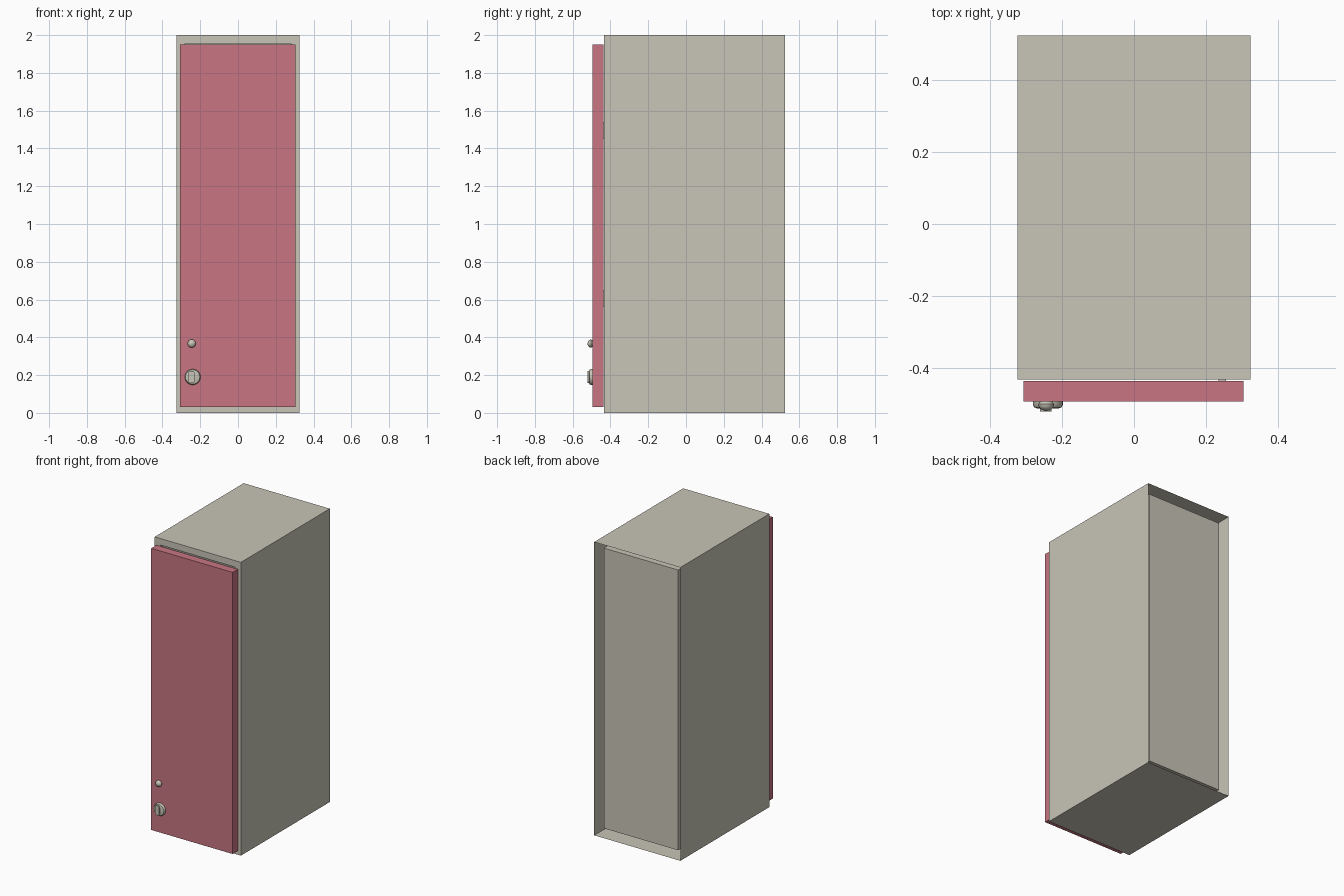
import bpy, bmesh, math
from mathutils import Matrix

if "Cube" in bpy.data.objects:
    bpy.data.objects.remove(bpy.data.objects["Cube"])


def material(name, rgb):
    m = bpy.data.materials.new(name)
    m.diffuse_color = (*rgb, 1)
    m.use_nodes = True
    m.node_tree.nodes["Principled BSDF"].inputs["Base Color"].default_value = m.diffuse_color
    return m


GREY = material("warm_grey", (0.58, 0.555, 0.475))
RED = material("dusty_red", (0.58, 0.18, 0.225))


def finish(name, bm, mat, smooth=False):
    me = bpy.data.meshes.new(name)
    bm.to_mesh(me)
    bm.free()
    ob = bpy.data.objects.new(name, me)
    bpy.context.collection.objects.link(ob)
    me.materials.append(mat)
    if smooth:
        bpy.ops.object.select_all(action='DESELECT')
        ob.select_set(True)
        bpy.context.view_layer.objects.active = ob
        bpy.ops.object.shade_smooth_by_angle(angle=math.radians(35))
    return ob


def box_mesh(x0, x1, y0, y1, z0, z1):
    bm = bmesh.new()
    bmesh.ops.create_cube(bm, size=1)
    for v in bm.verts:
        v.co = (x0 if v.co.x < 0 else x1, y0 if v.co.y < 0 else y1,
                z0 if v.co.z < 0 else z1)
    return bm


def turned(name, x, z, y0, profile, mat, sides=24):
    """Lathe (radius, outward distance) pairs about an axis facing -y."""
    bm = bmesh.new()
    rings = []
    for r, d in profile:
        rings.append([bm.verts.new((x + r * math.cos(2 * math.pi * i / sides), y0 - d,
                                    z + r * math.sin(2 * math.pi * i / sides)))
                      for i in range(sides)])
    for a, b in zip(rings, rings[1:]):
        for i in range(sides):
            j = (i + 1) % sides
            bm.faces.new((a[i], a[j], b[j], b[i]))
    bm.faces.new(rings[0])
    bm.faces.new(rings[-1])
    bmesh.ops.recalc_face_normals(bm, faces=bm.faces)
    return finish(name, bm, mat, True)


# Cabinet: thin shell open at the back, with the storage cavity pushed in from the front
bm = box_mesh(-0.325, 0.325, -0.433, 0.525, 0, 2)
bm.normal_update()
back = [f for f in bm.faces if f.normal.y > 0.9]
bmesh.ops.delete(bm, geom=back, context='FACES_ONLY')
front = [f for f in bm.faces if f.normal.y < -0.9]
bmesh.ops.inset_region(bm, faces=front, thickness=0.063)
cavity = bmesh.ops.extrude_discrete_faces(bm, faces=front)["faces"]
for v in cavity[0].verts:
    v.co.y = 0.485
finish("cabinet_body", bm, GREY)

# Door
finish("door", box_mesh(-0.308, 0.305, -0.495, -0.438, 0.03, 1.95), RED)

# Hinges between door and body
for tag, z in (("lower", 0.605), ("upper", 1.495)):
    finish(tag + "_hinge", box_mesh(0.235, 0.257, -0.44, -0.425, z - 0.045, z + 0.045), GREY)

# Round latch: tapered disc with a raised grip
turned("latch_disc", -0.24, 0.19, -0.495,
       [(0.042, 0), (0.042, 0.009), (0.038, 0.016), (0.030, 0.019)], GREY)
bm = box_mesh(-0.262, -0.230, -0.522, -0.505, 0.157, 0.223)
bmesh.ops.bevel(bm, geom=[e for e in bm.edges
                          if abs(e.verts[0].co.y - e.verts[1].co.y) > 0.01],
                offset=0.012, segments=3, profile=0.5, affect='EDGES')
finish("latch_grip", bm, GREY)

# Small round pull above the latch
ball = [(0.022 * math.cos(a), 0.007 + 0.019 * math.sin(a))
        for a in (math.radians(d) for d in (0, 18, 36, 54, 72, 84))]
turned("small_knob", -0.245, 0.367, -0.495, [(0.017, 0)] + ball, GREY, 16)
